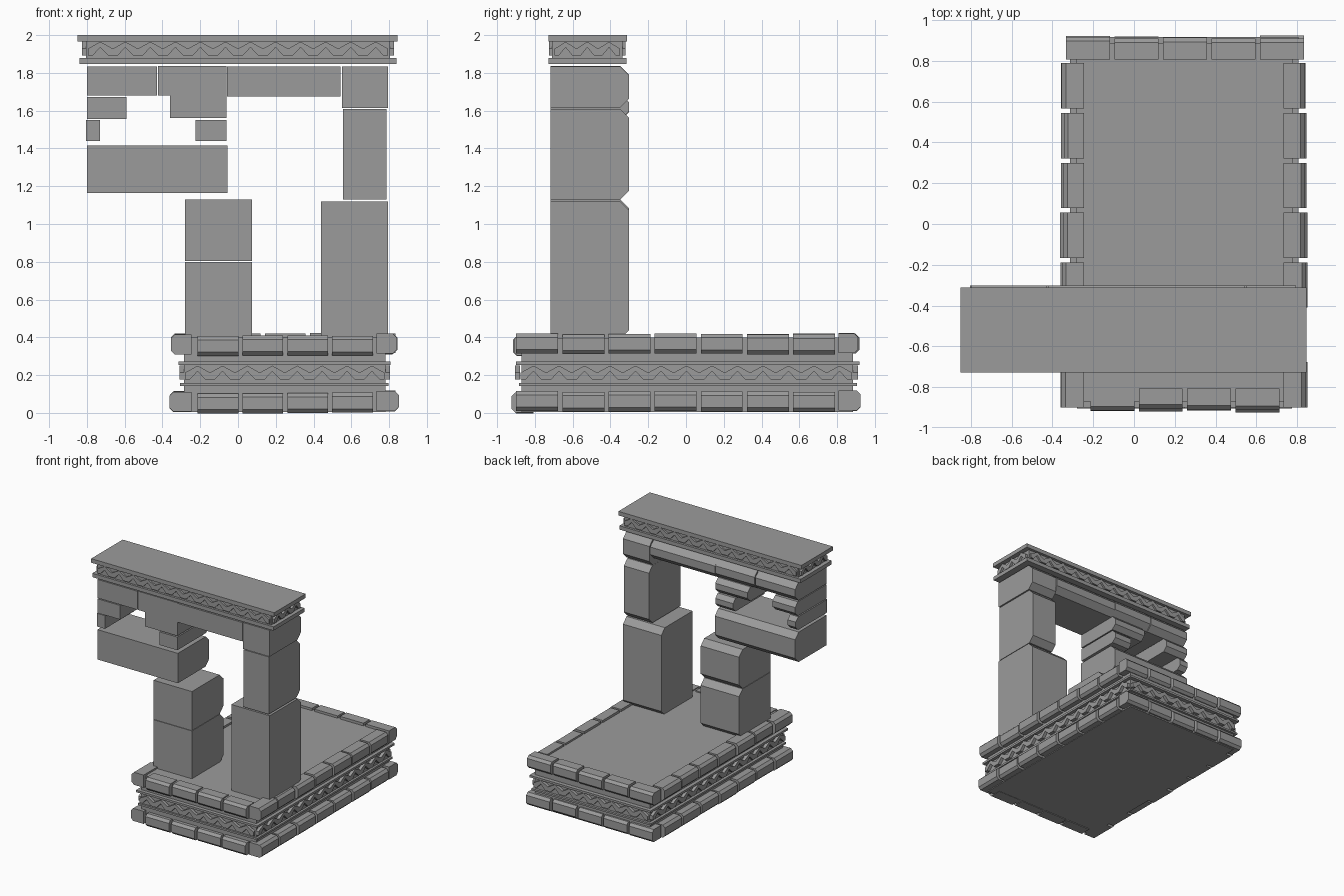
import bpy, bmesh, random
from mathutils import Vector

random.seed(4)
if "Cube" in bpy.data.objects:
    bpy.data.objects.remove(bpy.data.objects["Cube"], do_unlink=True)

stone = bpy.data.materials.new("grey_stone")
stone.use_nodes = True
GREY = (0.33, 0.33, 0.33, 1)
stone.diffuse_color = GREY
stone.node_tree.nodes["Principled BSDF"].inputs["Base Color"].default_value = GREY

X, Y, Z = Vector((1, 0, 0)), Vector((0, 1, 0)), Vector((0, 0, 1))


def prism(name, points, a_axis, b_axis, depth_axis, start, end):
    """Extrude a flat profile, given in two axes, along a third."""
    bm = bmesh.new()
    rings = [[bm.verts.new(a_axis * a + b_axis * b + depth_axis * d) for a, b in points]
             for d in (start, end)]
    for ring in rings:
        bm.faces.new(ring)
    for i in range(len(points)):
        j = (i + 1) % len(points)
        bm.faces.new((rings[0][i], rings[0][j], rings[1][j], rings[1][i]))
    bmesh.ops.recalc_face_normals(bm, faces=bm.faces)
    mesh = bpy.data.meshes.new(name)
    bm.to_mesh(mesh)
    bm.free()
    mesh.materials.append(stone)
    obj = bpy.data.objects.new(name, mesh)
    bpy.context.collection.objects.link(obj)
    return obj


def box(name, x0, x1, y0, y1, z0, z1):
    return prism(name, [(x0, y0), (x1, y0), (x1, y1), (x0, y1)], X, Y, Z, z0, z1)


def block(name, inner, outer, z0, z1, cut, normal, along, start, end):
    """Stone with its two outer long edges chamfered."""
    profile = [(inner, z0), (outer - cut, z0), (outer, z0 + cut),
               (outer, z1 - cut), (outer - cut, z1), (inner, z1)]
    return prism(name, profile, normal, Z, along, start, end)


def zigzag(name, normal, along, face, start, end, z0):
    """Raised zigzag ribbon with triangular openings below its peaks."""
    count = round((end - start) / 0.137)
    step = (end - start) / count
    upper, lower = [(start, z0 + 0.035)], [(start, z0)]
    for i in range(count):
        s = start + i * step
        upper += [(s + step / 2, z0 + 0.072), (s + step, z0 + 0.035)]
        lower += [(s + step * 0.2, z0), (s + step / 2, z0 + 0.042), (s + step * 0.8, z0)]
    lower.append((end, z0))
    prism(name, upper + lower[::-1], along, Z, normal, face - 0.005, face + 0.02)


def frieze(name, x0, x1, y0, y1, z0):
    """Zigzag ribbons on all four sides of a rectangular core."""
    for side, n, t, face, a, b in (("front", -Y, X, -y0, x0, x1), ("back", Y, X, y1, x0, x1),
                                   ("right", -X, Y, -x0, y0, y1), ("left", X, Y, x1, y0, y1)):
        zigzag(f"{name}_{side}", n, t, face, a + 0.01, b - 0.01, z0)


def brick_course(name, z0, grow):
    """Ring of edge bricks; side rows cover the front corners, back row its own."""
    rows = (("front", -Y, X, 0.912, -0.225, 0.725, 4, -0.008),
            ("back", Y, X, 0.912, -0.345, 0.845, 5, 0.004),
            ("right", -X, Y, 0.35, -0.91, 0.80, 7, 0),
            ("left", X, Y, 0.838, -0.91, 0.80, 7, 0))
    for side, n, t, outer, a, b, count, lift in rows:
        step = (b - a) / count
        for i in range(count):
            out = outer + grow + random.uniform(-0.006, 0.006)
            z = z0 + lift + random.uniform(-0.003, 0.003)
            s = a + i * step
            block(f"{name}_{side}_brick", outer - 0.105, out, z, z + 0.105, 0.02,
                  n, t, s + 0.011, s + step - 0.011)


# Plinth core, ledges, friezes and brick edging
box("plinth_core", -0.285, 0.78, -0.87, 0.885, 0.004, 0.4)
box("plinth_lower_ledge", -0.308, 0.798, -0.885, 0.905, 0.143, 0.158)
box("plinth_upper_ledge", -0.315, 0.808, -0.9, 0.918, 0.254, 0.271)
frieze("plinth_zigzag", -0.29, 0.785, -0.885, 0.89, 0.178)
brick_course("lower", 0.008, 0.008)
brick_course("upper", 0.312, 0)

# Gate stones: name, x range, z range
stones = (
    ("right_pillar_lower", -0.28, 0.075, 0.39, 0.8),
    ("right_pillar_upper", -0.28, 0.075, 0.803, 1.13),
    ("left_pillar_lower", 0.44, 0.795, 0.39, 1.12),
    ("left_pillar_middle", 0.555, 0.787, 1.13, 1.61),
    ("left_pillar_upper", 0.55, 0.795, 1.615, 1.835),
    ("overhang_sill", -0.8, -0.055, 1.165, 1.415),
    ("overhang_outer_chock", -0.805, -0.73, 1.44, 1.55),
    ("overhang_inner_chock", -0.225, -0.06, 1.44, 1.55),
    ("overhang_outer_step", -0.8, -0.59, 1.555, 1.673),
    ("overhang_inner_step", -0.36, -0.06, 1.56, 1.68),
    ("lintel_right", -0.8, -0.43, 1.68, 1.835),
    ("lintel_middle", -0.423, -0.06, 1.68, 1.837),
    ("lintel_left", -0.058, 0.543, 1.675, 1.833),
)
for name, x0, x1, z0, z1 in stones:
    block(name, -0.717, -0.302, z0, z1, min(0.047, (z1 - z0) * 0.3), Y, X, x0, x1)

# Cornice
box("cornice_lower_ledge", -0.84, 0.838, -0.728, -0.316, 1.848, 1.88)
box("cornice_core", -0.805, 0.805, -0.71, -0.335, 1.88, 1.966)
box("cornice_cap", -0.85, 0.845, -0.728, -0.312, 1.966, 2.0)
frieze("cornice_zigzag", -0.805, 0.805, -0.705, -0.34, 1.893)
